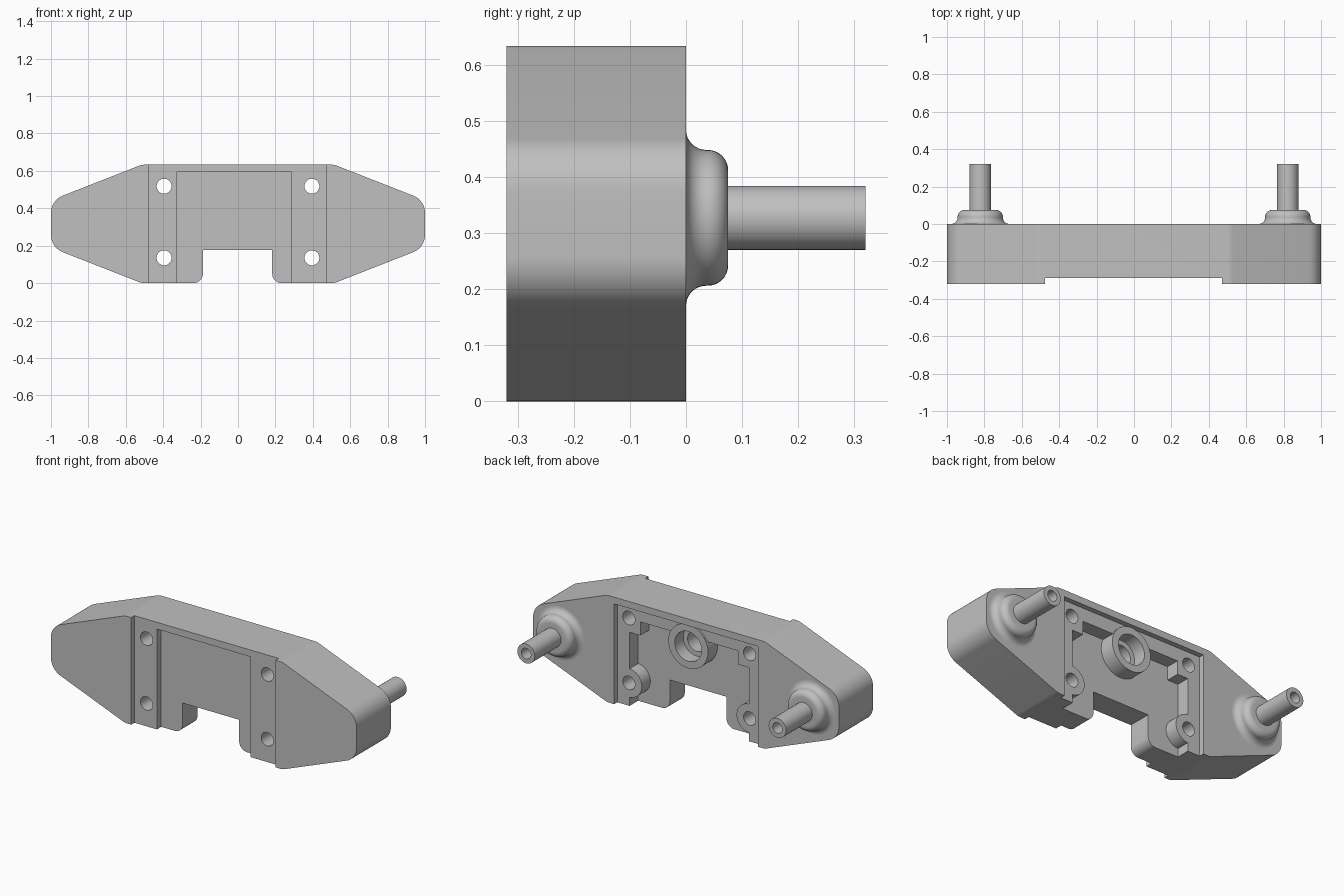
import bpy, bmesh, math
from mathutils import Vector, Matrix

cube = bpy.data.objects.get("Cube")
if cube:
    bpy.data.objects.remove(cube, do_unlink=True)

grey = bpy.data.materials.new("plain_grey")
grey.use_nodes = True
grey.diffuse_color = (0.53, 0.53, 0.53, 1)
grey.node_tree.nodes["Principled BSDF"].inputs["Base Color"].default_value = grey.diffuse_color


def make(name, bm):
    bmesh.ops.recalc_face_normals(bm, faces=bm.faces)
    mesh = bpy.data.meshes.new(name)
    bm.to_mesh(mesh)
    bm.free()
    mesh.materials.append(grey)
    obj = bpy.data.objects.new(name, mesh)
    bpy.context.collection.objects.link(obj)
    return obj


def rounded(corners, steps=10):
    """Turn (x, z, radius) corners into an outline with arcs."""
    out = []
    for i, (x, z, r) in enumerate(corners):
        p = Vector((x, z))
        if r == 0:
            out.append(p)
            continue
        a = (Vector(corners[i - 1][:2]) - p).normalized()
        b = (Vector(corners[(i + 1) % len(corners)][:2]) - p).normalized()
        half = a.angle(b) / 2
        centre = p + (a + b).normalized() * r / math.sin(half)
        start = p + a * r / math.tan(half) - centre
        end = p + b * r / math.tan(half) - centre
        turn = start.angle_signed(end)
        for k in range(steps + 1):
            out.append(centre + Matrix.Rotation(-turn * k / steps, 2) @ start)
    return out


def prism(name, outline, y0, y1):
    bm = bmesh.new()
    face = bm.faces.new([bm.verts.new((p[0], y0, p[1])) for p in outline])
    new = bmesh.ops.extrude_face_region(bm, geom=[face])["geom"]
    verts = [v for v in new if isinstance(v, bmesh.types.BMVert)]
    bmesh.ops.translate(bm, verts=verts, vec=(0, y1 - y0, 0))
    return make(name, bm)


def box(x0, x1, z0, z1, y0, y1):
    return prism("cutter", [(x0, z0), (x1, z0), (x1, z1), (x0, z1)], y0, y1)


def disc(x, z, r, y0, y1, n=40):
    ring = [2 * math.pi * k / n for k in range(n)]
    return prism("cutter", [(x + r * math.cos(t), z + r * math.sin(t)) for t in ring], y0, y1)


def combine(target, other, operation="DIFFERENCE"):
    mod = target.modifiers.new("shape", "BOOLEAN")
    mod.object, mod.operation, mod.solver = other, operation, "EXACT"
    deps = bpy.context.evaluated_depsgraph_get()
    mesh = bpy.data.meshes.new_from_object(target.evaluated_get(deps))
    target.modifiers.clear()
    target.data = mesh
    bpy.data.objects.remove(other, do_unlink=True)


def smooth(obj):
    bpy.ops.object.select_all(action="DESELECT")
    obj.select_set(True)
    bpy.context.view_layer.objects.active = obj
    bpy.ops.object.shade_smooth_by_angle(angle=math.radians(30))


# Tapered body with a notch in the lower edge
FRONT = -0.32
body = prism("body", rounded([
    (-0.515, 0.633, 0.08), (0.515, 0.633, 0.08), (1, 0.443, 0.1), (1, 0.19, 0.1),
    (0.515, 0, 0.08), (0.183, 0, 0.05), (0.183, 0.178, 0), (-0.188, 0.178, 0),
    (-0.188, 0, 0.05), (-0.515, 0, 0.08), (-1, 0.19, 0.1), (-1, 0.443, 0.1)]), FRONT, 0)

# Stepped front channel
combine(body, box(-0.475, 0.47, -0.1, 0.8, FRONT - 0.1, -0.29))
combine(body, box(-0.327, 0.285, -0.1, 0.593, FRONT - 0.1, -0.25))

# Rear channel below the top lip, then the deep pocket
SHELF, FLOOR = -0.03, -0.11
combine(body, box(-0.47, 0.47, -0.1, 0.593, SHELF, 0.1))
pocket = [(-0.39, -0.1), (0.39, -0.1), (0.39, 0.435), (0.32, 0.435),
          (0.32, 0.515), (-0.32, 0.515), (-0.32, 0.435), (-0.39, 0.435)]
combine(body, prism("cutter", pocket, FLOOR, 0.1))

# Lower screw bosses and the central ring
for x in (-0.395, 0.395):
    combine(body, disc(x, 0.135, 0.085, FLOOR - 0.02, SHELF), "UNION")
combine(body, disc(0, 0.46, 0.13, FLOOR - 0.02, SHELF + 0.01), "UNION")

# Stepped blind bore in the ring
combine(body, disc(0, 0.46, 0.088, -0.1, 0.1))
combine(body, disc(0, 0.46, 0.06, -0.22, 0.1))

# Screw holes
for x in (-0.395, 0.395):
    for z in (0.135, 0.518):
        combine(body, disc(x, z, 0.04, -0.5, 0.1))
smooth(body)


# Hollow posts on flared bases, as turned profiles of (radius, y)
def arc(cr, cy, r, start, end, n=8):
    angles = [math.radians(start + (end - start) * k / n) for k in range(n + 1)]
    return [(cr + r * math.cos(t), cy + r * math.sin(t)) for t in angles]


profile = [(0.155, -0.01)] + arc(0.157, 0.036, 0.036, 270, 180)
profile += arc(0.085, 0.039, 0.036, 0, 90)
profile += [(0.057, 0.075), (0.057, 0.32), (0.031, 0.32), (0.031, 0.12), (0, 0.12)]
for side, x in (("left", 0.822), ("right", -0.822)):
    bm = bmesh.new()
    verts = [bm.verts.new((r, y, 0)) for r, y in profile]
    edges = [bm.edges.new(pair) for pair in zip(verts, verts[1:])]
    bmesh.ops.spin(bm, geom=verts + edges, cent=(0, 0, 0), axis=(0, 1, 0),
                   angle=2 * math.pi, steps=48)
    bmesh.ops.remove_doubles(bm, verts=bm.verts, dist=0.0001)
    post = make(side + "_post", bm)
    post.location = (x, 0, 0.327)
    smooth(post)
